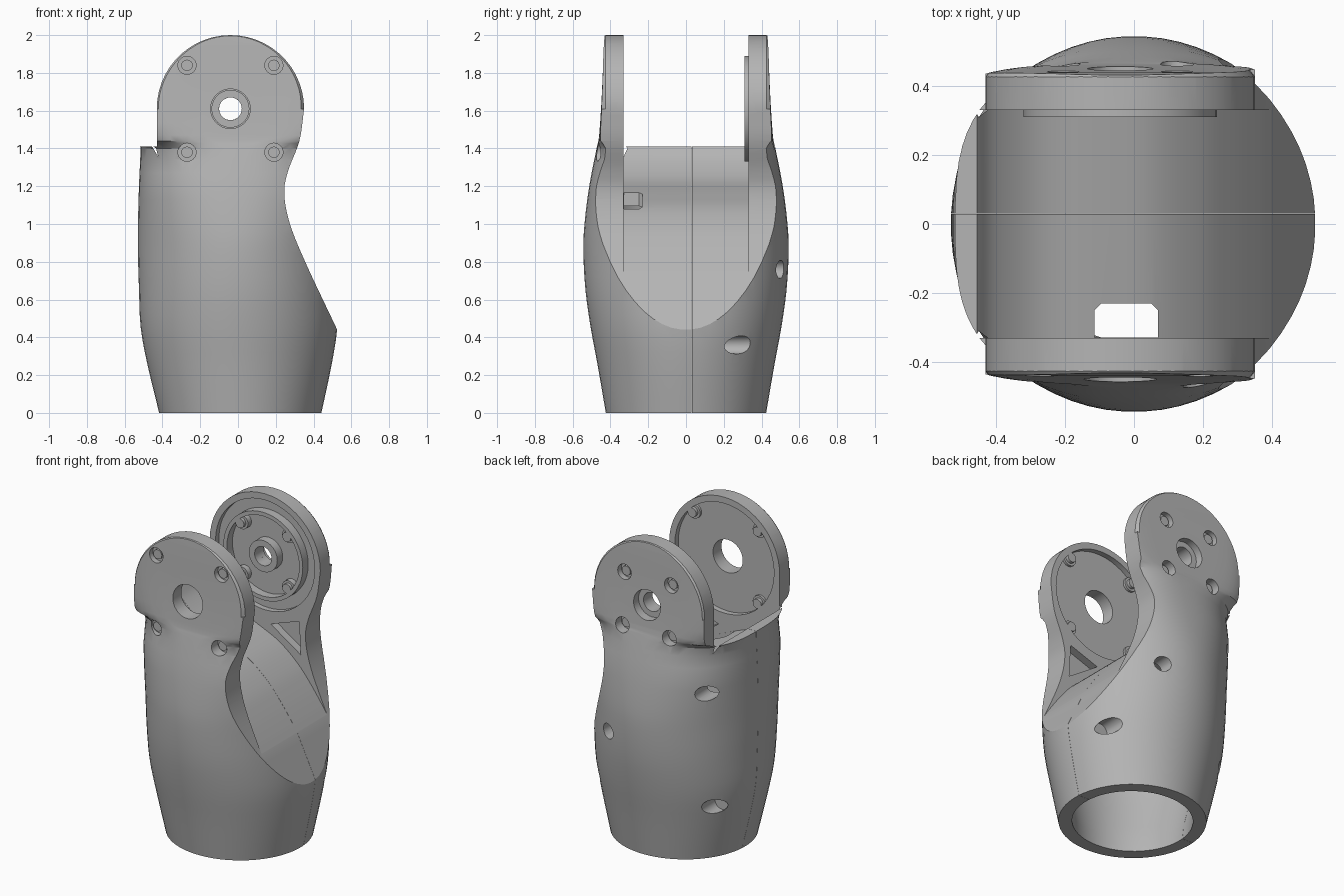
import bpy, bmesh, math
from mathutils import Vector

if "Cube" in bpy.data.objects:
    bpy.data.objects.remove(bpy.data.objects["Cube"])

GREY = (0.46, 0.46, 0.46, 1)
mat = bpy.data.materials.new("plain grey")
mat.use_nodes = True
mat.diffuse_color = GREY
mat.node_tree.nodes["Principled BSDF"].inputs["Base Color"].default_value = GREY

PX, PZ = -0.04, 1.61          # joint centre


def screw_spots(d):
    return [(PX + sx * d, PZ + sz * d) for sx in (-1, 1) for sz in (-1, 1)]


# Side, name, screw positions and inner tip of the screws of each ear
EARS = ((-1, "front", screw_spots(.23), .33), (1, "back", screw_spots(.165), .31))


def finish(bm, name):
    bmesh.ops.recalc_face_normals(bm, faces=bm.faces)
    me = bpy.data.meshes.new(name)
    bm.to_mesh(me)
    bm.free()
    ob = bpy.data.objects.new(name, me)
    bpy.context.collection.objects.link(ob)
    me.materials.append(mat)
    return ob


def skin(loops, name, wrap=False):
    """Bridge equal vertex loops, capped or wrapped round."""
    bm = bmesh.new()
    rows = [[bm.verts.new(p) for p in loop] for loop in loops]
    n = len(rows[0])
    for a, b in zip(rows, rows[1:] + (rows[:1] if wrap else [])):
        for i in range(n):
            bm.faces.new((a[i], a[(i + 1) % n], b[(i + 1) % n], b[i]))
    if not wrap:
        bm.faces.new(rows[0])
        bm.faces.new(rows[-1])
    return finish(bm, name)


def smooth(points, steps=5):
    """Catmull-Rom curve through the points."""
    p = [Vector(q) for q in points]
    p = [2 * p[0] - p[1]] + p + [2 * p[-1] - p[-2]]
    out = []
    for a, b, c, d in zip(p, p[1:], p[2:], p[3:]):
        for s in range(steps):
            t = s / steps
            out.append(0.5 * (2 * b + (c - a) * t + (2 * a - 5 * b + 4 * c - d) * t * t
                              + (3 * b - a - 3 * c + d) * t ** 3))
    return out + [p[-2]]


def prism(points, y0, y1, name):
    return skin([[(p[0], y, p[1]) for p in points] for y in (y0, y1)], name)


def rod(x, z, r, y0, y1, name, seg=24):
    turn = [2 * math.pi * i / seg for i in range(seg)]
    return prism([(x + r * math.cos(a), z + r * math.sin(a)) for a in turn], y0, y1, name)


def sweep(section, angles, name, wrap):
    """Turn a radius and depth section about the joint axis."""
    return skin([[(PX + r * math.cos(a), y, PZ + r * math.sin(a)) for r, y in section]
                 for a in angles], name, wrap)


def shell(rings, name, seg=64):
    """Loft of superellipses: height, x radius, y radius, squareness."""
    loops = []
    for z, rx, ry, n in rings:
        loop = []
        shift = .012 * max(0, 1 - max(z, 0) / .8)
        for i in range(seg):
            a = 2 * math.pi * (i + 0.5) / seg
            c, s = math.cos(a), math.sin(a)
            loop.append((math.copysign(abs(c) ** (2 / n), c) * rx + shift,
                         math.copysign(abs(s) ** (2 / n), s) * ry, z))
        loops.append(loop)
    return skin(loops, name)


def boolean(target, tool, operation="DIFFERENCE"):
    mod = target.modifiers.new("cut", "BOOLEAN")
    mod.operation, mod.solver, mod.object = operation, "EXACT", tool
    bpy.context.view_layer.objects.active = target
    bpy.ops.object.modifier_apply(modifier=mod.name)
    bpy.data.objects.remove(tool)


def soften(ob):
    bpy.ops.object.select_all(action="DESELECT")
    ob.select_set(True)
    bpy.context.view_layer.objects.active = ob
    bpy.ops.object.shade_smooth_by_angle(angle=math.radians(30))


# Outer body, round below and squarer towards the ears
RINGS = smooth([(0, .43, .425, 2), (.25, .487, .468, 2), (.45, .521, .505, 2),
                (.65, .527, .533, 2), (.85, .53, .544, 2), (1.0, .53, .538, 2.1),
                (1.2, .525, .513, 2.35), (1.4, .517, .474, 2.7), (1.47, .53, .46, 5.5),
                (1.7, .53, .445, 8), (1.95, .53, .435, 8), (2.05, .53, .425, 8)], 3)
body = shell(RINGS, "arm_shell")

# Side outline: round ears, waist and flared lower lip
arc = [(PX + .39 * math.cos(a), PZ + .39 * math.sin(a))
       for a in (math.pi * (1 - i / 26) for i in range(27))]
waist = smooth([(.35, 1.61), (.325, 1.44), (.265, 1.28), (.245, 1.16),
                (.275, 1.0), (.36, .79), (.53, .43)])
outline = ([(-.7, -.1), (-.7, 1.41), (-.43, 1.41)] + arc + waist[1:]
           + [(.6, .28), (.6, -.1)])
boolean(body, prism(outline, -.7, .7, "outline_cutter"), "INTERSECT")

# Saddle between the ears, running out into the flared lip
saddle = smooth([(-.455, 1.41), (-.4, 1.33), (-.28, 1.235), (-.1, 1.16), (.06, 1.085),
                 (.19, .98), (.28, .875), (.36, .765), (.43, .66), (.6, .42)])
gap = [(-.8, 2.2), (-.8, 1.41)] + saddle + [(.8, .42), (.8, 2.2)]
boolean(body, prism(gap, -.33, .33, "saddle_cutter"))

# Hollow inside, following the wall and the saddle
inner = [(z if z > 0 else -.1, rx - .088, ry - .088, n)
         for z, rx, ry, n in RINGS if z < 1.3]
hollow = shell(inner, "hollow_cutter")
roof = smooth([(-.6, 1.2), (-.35, 1.17), (-.1, 1.09), (.04, 1.03), (.14, .92),
               (.26, .76), (.36, .56), (.46, .34)])
boolean(hollow, prism(roof + [(.46, -.3), (-.6, -.3)], -.7, .7, "roof_cutter"), "INTERSECT")
boolean(body, hollow)

# Cable opening with clipped corners beside the front ear
opening = [(-.115, -.329), (.07, -.329), (.07, -.25), (.05, -.23), (-.095, -.23), (-.115, -.25)]
boolean(body, skin([[(x, y, z) for x, y in opening] for z in (.8, 1.3)], "cable_cutter"))

# Edge chamfers, recesses, triangular pockets and counterbores of both ears
half_turn = [math.pi * i / 32 for i in range(33)]
for side, word, spots, tip in EARS:
    edge = [(.365, side * .46), (.42, side * .46), (.42, side * .385)]
    boolean(body, sweep(edge, half_turn, "chamfer_cutter", False))
    boolean(body, rod(PX, PZ, .35, side * .25, side * .365, "recess_cutter", 48))
    pocket = [(.0, 1.18), (.2, 1.25), (.212, 1.04)]
    boolean(body, prism(pocket, side * .3, side * .38, "pocket_cutter"))
    for x, z in spots:
        boolean(body, rod(x, z, .048, side * .405, side * .6, "screw_cutter"))

# Joint holes: wide in front, stepped at the back
boolean(body, rod(PX, PZ, .105, -.6, -.25, "front_hole_cutter", 32))
boolean(body, rod(PX, PZ, .06, .25, .6, "back_hole_cutter", 32))
boolean(body, rod(PX, PZ, .095, .4, .6, "back_step_cutter", 32))

# Assembly screw bores on the back half
for x, z, y in ((-.4, .36, .21), (-.4, 1.11, .21), (.2, .76, .36), (.42, .36, .2)):
    boolean(body, rod(x, z, .048, y, .8, "bore_cutter"))

# Hairline seam between the two halves
boolean(body, prism([(-.7, -.1), (.7, -.1), (.7, 1.6), (-.7, 1.6)],
                    .0295, .0305, "seam_cutter"))
soften(body)

# Raised rim and boss inside the back ear
full_turn = [2 * math.pi * i / 48 for i in range(48)]
for name, r0, r1 in (("bearing_rim", .255, .28), ("bearing_boss", .06, .1)):
    section = [(r0, .31), (r1, .31), (r1, .37), (r0, .37)]
    soften(sweep(section, full_turn, name, True))

# Screws and their collars in both ears
for side, word, spots, tip in EARS:
    for i, (x, z) in enumerate(spots):
        soften(rod(x, z, .03, side * tip, side * .425, f"{word}_screw_{i + 1}", 16))
        soften(rod(x, z, .045, side * (tip + .02), side * .37, f"{word}_collar_{i + 1}", 16))
